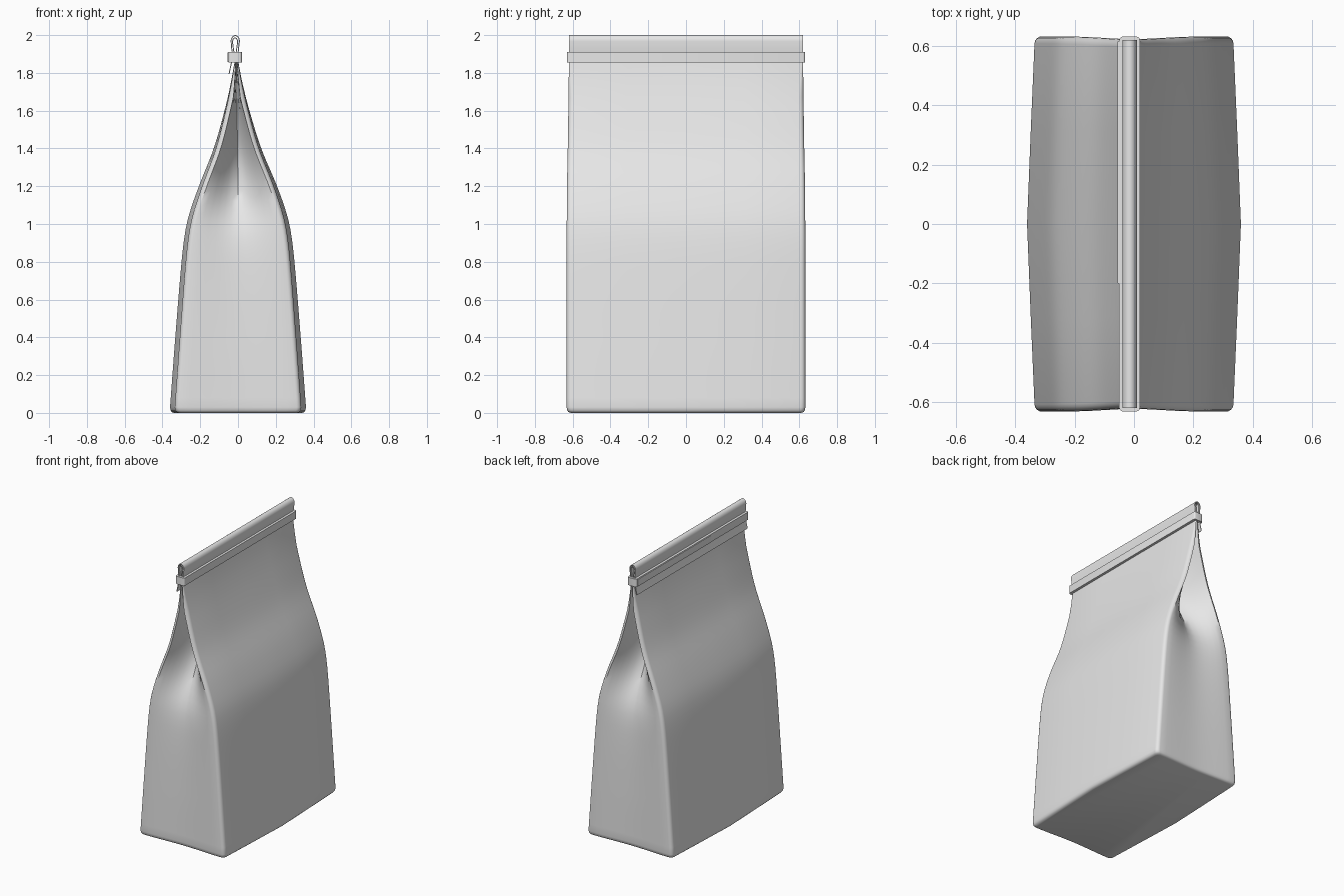
import bpy, bmesh, math

if "Cube" in bpy.data.objects:
    bpy.data.objects.remove(bpy.data.objects["Cube"])

paper = bpy.data.materials.new("grey_paper")
paper.diffuse_color = (0.8, 0.8, 0.8, 1)
paper.use_nodes = True
paper.node_tree.nodes["Principled BSDF"].inputs["Base Color"].default_value = paper.diffuse_color


def finish(name, bm, angle=35):
    bmesh.ops.recalc_face_normals(bm, faces=bm.faces)
    me = bpy.data.meshes.new(name)
    bm.to_mesh(me)
    bm.free()
    me.materials.append(paper)
    ob = bpy.data.objects.new(name, me)
    bpy.context.collection.objects.link(ob)
    bpy.ops.object.select_all(action='DESELECT')
    ob.select_set(True)
    bpy.context.view_layer.objects.active = ob
    bpy.ops.object.shade_smooth_by_angle(angle=math.radians(angle))
    return ob


def lerp_rows(rows, z):
    # smooth interpolation of the body table
    for i in range(len(rows) - 1):
        a, b = rows[i], rows[i + 1]
        if z <= b[0]:
            p, n = rows[max(i - 1, 0)], rows[min(i + 2, len(rows) - 1)]
            h = b[0] - a[0]
            t = (z - a[0]) / h
            out = []
            for k in range(1, 5):
                ma = (b[k] - p[k]) / (b[0] - p[0]) * h
                mb = (n[k] - a[k]) / (n[0] - a[0]) * h
                out.append((2*t**3 - 3*t*t + 1) * a[k] + (t**3 - 2*t*t + t) * ma
                           + (3*t*t - 2*t**3) * b[k] + (t**3 - t*t) * mb)
            return out
    return list(rows[-1][1:])


def section(w, bulge, yc, depth, z):
    # quarter outline: side middle -> rounded corner -> gusset middle
    r = min(0.025, w * 0.6)
    fold = min(1, max(0, (z - 0.9) / 0.6))
    q = [(w + bulge, 0), (w + bulge * 0.5, yc * 0.5), (w, yc - r)]
    for a in (22, 45, 68):
        c, s = math.cos(math.radians(a)), math.sin(math.radians(a))
        q.append((w - r + r * c, yc - r + r * s))
    x0 = w - r
    for i in range(7):
        t = i / 6
        soft = t * t * (3 - 2 * t)
        q.append((x0 * (1 - t), yc - depth * (soft * (1 - fold) + t * fold)))
    left = [(-x, y) for x, y in reversed(q[:-1])]
    half = q + left
    ring = half + [(x, -y) for x, y in reversed(half[1:-1])]
    shift = -0.008 * min(1, max(0, (z - 1.2) / 0.6))
    return [(x + shift, y, z) for x, y in ring]


# Bag body: height, corner half width, side bulge, half length, gusset depth
rows = [(0.03, 0.335, 0.025, 0.632, 0.010), (0.4, 0.308, 0.024, 0.632, 0.012),
        (0.8, 0.277, 0.022, 0.632, 0.022), (0.95, 0.260, 0.021, 0.632, 0.04),
        (1.05, 0.239, 0.020, 0.631, 0.075), (1.2, 0.190, 0.017, 0.630, 0.15),
        (1.4, 0.114, 0.012, 0.626, 0.235), (1.6, 0.060, 0.006, 0.623, 0.285),
        (1.75, 0.027, 0.003, 0.621, 0.305), (1.87, 0.007, 0.001, 0.620, 0.315)]
rings = []
for z, inset in ((0, 0.022), (0.004, 0.010), (0.013, 0.003)):
    rings.append(section(0.335 - inset, 0.025, 0.632 - inset, 0.010, z))
for i in range(38):
    z = 0.03 + 1.84 * i / 37
    rings.append(section(*lerp_rows(rows, z), z))
bm = bmesh.new()
grid = [[bm.verts.new(p) for p in ring] for ring in rings]
n = len(grid[0])
for a, b in zip(grid, grid[1:]):
    for i in range(n):
        bm.faces.new((a[i], a[(i + 1) % n], b[(i + 1) % n], b[i]))
bm.faces.new(grid[0])
bm.faces.new(grid[-1])
finish("bag_body", bm)


def sheet(name, pts, y0, y1, thick):
    # thin sheet following an xz path, running along y
    edge = []
    for i, (x, z) in enumerate(pts):
        p, q = pts[max(i - 1, 0)], pts[min(i + 1, len(pts) - 1)]
        dx, dz = q[0] - p[0], q[1] - p[1]
        l = math.hypot(dx, dz)
        edge.append((x - dz / l * thick, z + dx / l * thick))
    loop = pts + edge[::-1]
    m = len(loop)
    bm = bmesh.new()
    a = [bm.verts.new((x, y0, z)) for x, z in loop]
    b = [bm.verts.new((x, y1, z)) for x, z in loop]
    for i in range(m):
        bm.faces.new((a[i], a[(i + 1) % m], b[(i + 1) % m], b[i]))
    k = len(pts)
    for i in range(k - 1):
        for s in (a, b):
            bm.faces.new((s[i], s[i + 1], s[m - 2 - i], s[m - 1 - i]))
    return finish(name, bm, 40)


def arc(cx, cz, rx, rz):
    return [(cx + rx * math.cos(math.pi * i / 10), cz + rz * math.sin(math.pi * i / 10))
            for i in range(11)]


# Rolled top, folded over with its hem hanging below the tie
sheet("rolled_top", [(-0.004, 1.855), (0.002, 1.90)] + arc(-0.0145, 1.968, 0.0245, 0.032)
      + [(-0.036, 1.93), (-0.030, 1.895), (-0.036, 1.86), (-0.050, 1.795)],
      -0.62, 0.62, 0.005)
sheet("inner_fold", [(-0.010, 1.87), (-0.007, 1.91)] + arc(-0.0155, 1.962, 0.016, 0.026)
      + [(-0.026, 1.92), (-0.020, 1.89)], -0.618, 0.618, 0.005)


def box(name, x0, x1, y0, y1, z0, z1, bevel):
    bm = bmesh.new()
    bmesh.ops.create_cube(bm, size=1)
    for v in bm.verts:
        v.co = ((x0 + x1) / 2 + v.co.x * (x1 - x0), (y0 + y1) / 2 + v.co.y * (y1 - y0),
                (z0 + z1) / 2 + v.co.z * (z1 - z0))
    upright = [e for e in bm.edges if abs(e.verts[0].co.z - e.verts[1].co.z) > 0.01]
    bmesh.ops.bevel(bm, geom=upright, offset=bevel, segments=3, profile=0.5, affect='EDGES')
    return finish(name, bm)


# Tie band around the neck, and its overlapping end
box("tie_band", -0.050, 0.020, -0.631, 0.631, 1.855, 1.91, 0.012)
box("tie_overlap", -0.056, -0.046, -0.20, 0.615, 1.858, 1.907, 0.003)
